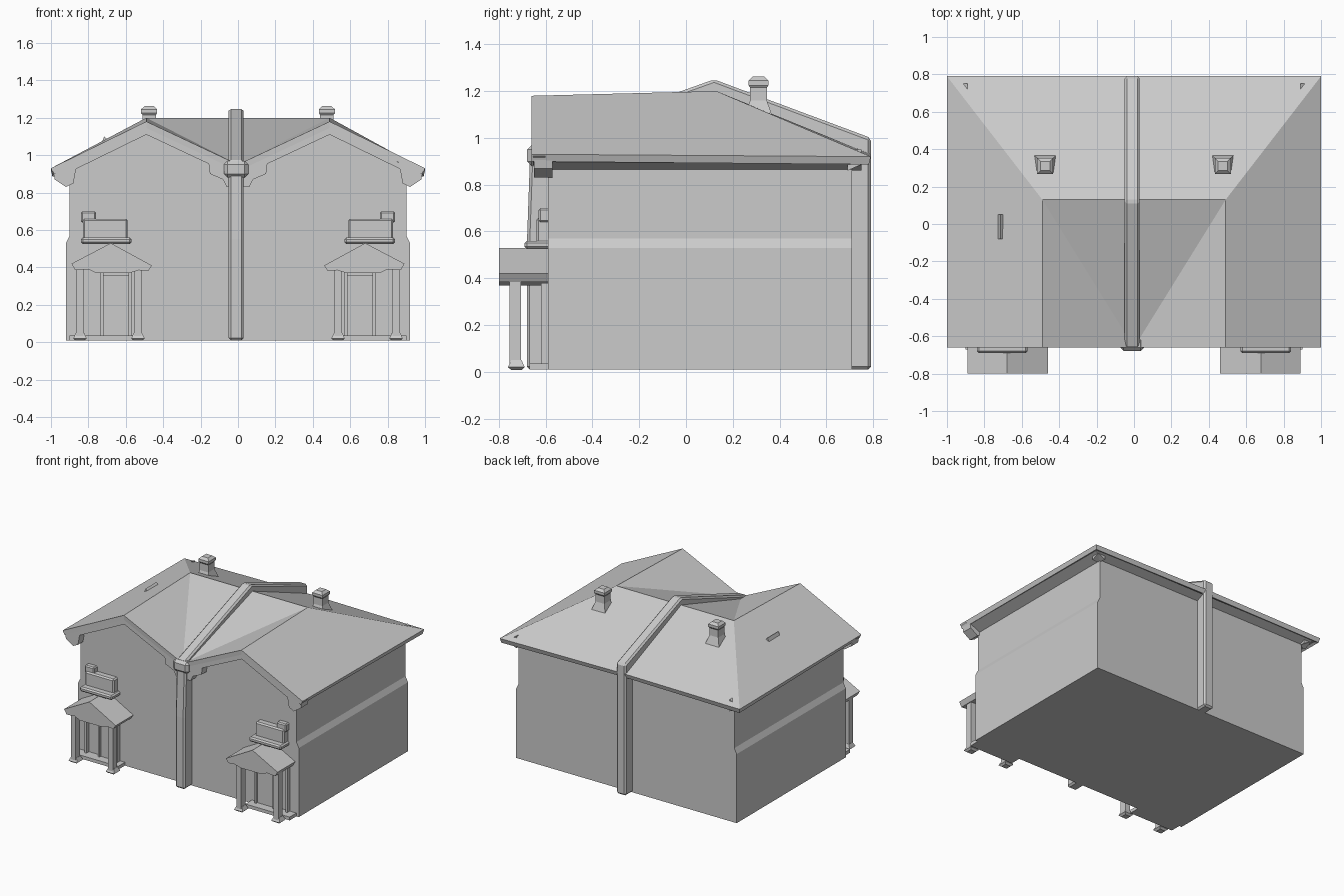
import bpy, bmesh

if "Cube" in bpy.data.objects:
    bpy.data.objects.remove(bpy.data.objects["Cube"])


def finish(name, bm, bevel=0):
    me = bpy.data.meshes.new(name)
    bm.to_mesh(me)
    bm.free()
    ob = bpy.data.objects.new(name, me)
    bpy.context.collection.objects.link(ob)
    if bevel:
        m = ob.modifiers.new("bevel", 'BEVEL')
        m.width, m.segments = bevel, 1
    return ob


def prism(name, pts, axis, a, b, bevel=0):
    """Extrude a 2D profile: axis 'x' takes (y, z) points, axis 'y' takes (x, z)."""
    bm = bmesh.new()
    rings = []
    for d in (a, b):
        rings.append([bm.verts.new((d, p, q) if axis == 'x' else (p, d, q)) for p, q in pts])
    n = len(pts)
    bm.faces.new(rings[0])
    bm.faces.new(rings[1])
    for i in range(n):
        j = (i + 1) % n
        bm.faces.new((rings[0][i], rings[0][j], rings[1][j], rings[1][i]))
    bmesh.ops.recalc_face_normals(bm, faces=bm.faces)
    return finish(name, bm, bevel)


def box(name, x0, x1, y0, y1, z0, z1, bevel=0):
    return prism(name, [(x0, z0), (x1, z0), (x1, z1), (x0, z1)], 'y', y0, y1, bevel)


def frustum(name, x, y, levels):
    """Square tapered stack; levels are (half width, z)."""
    bm = bmesh.new()
    rings = [[bm.verts.new((x + sx * h, y + sy * h, z))
              for sx, sy in ((-1, -1), (1, -1), (1, 1), (-1, 1))] for h, z in levels]
    bm.faces.new(rings[0])
    bm.faces.new(rings[-1])
    for r, t in zip(rings, rings[1:]):
        for i in range(4):
            bm.faces.new((r[i], r[(i + 1) % 4], t[(i + 1) % 4], t[i]))
    bmesh.ops.recalc_face_normals(bm, faces=bm.faces)
    return finish(name, bm)


# Main walls: slightly wider lower storey
prism("walls", [(-.92, .01), (.92, .01), (.92, .53), (.9, .57), (.9, .9),
                (-.9, .9), (-.9, .57), (-.92, .53)], 'y', -.59, .71)

# Roof: two front gables crossing a rear slope, hipped at the outer back corners
F, R, B = -.66, .13, .79
bm = bmesh.new()
for s in (1, -1):
    P = {k: bm.verts.new((s * x, y, z)) for k, (x, y, z) in {
        'gf': (.49, F, 1.18), 'gr': (.49, R, 1.2), 'ef': (1, F, .93), 'eb': (1, B, .92),
        'cf': (0, F, .95), 'cr': (0, R, 1.2), 'cb': (0, B, .93)}.items()}
    for f in (('gf', 'ef', 'eb', 'gr'), ('gr', 'eb', 'cb', 'cr'),
              ('cf', 'gf', 'gr'), ('cf', 'gr', 'cr')):
        bm.faces.new([P[k] for k in (f if s > 0 else f[::-1])])
bmesh.ops.remove_doubles(bm, verts=bm.verts, dist=1e-4)
bm.normal_update()
roof = finish("roof", bm)
sol = roof.modifiers.new("thickness", 'SOLIDIFY')
sol.thickness, sol.offset = .035, -1

# Party wall with parapet running over the roof
prism("party_wall", [(-.68, .01), (-.68, .55), (-.665, .97), (.12, 1.25), (.79, 1.0), (.79, .01)],
      'x', -.05, .03, .012)
box("party_wall_corbel", -.075, .055, -.68, -.6, .88, .97, .02)

# Rear soffit
prism("rear_soffit", [(.69, .86), (.77, .895), (.69, .93)], 'x', -.95, .95)

for s, side in ((1, "right"), (-1, "left")):
    def X(pts):
        return [(s * p, q) for p, q in pts]

    def mbox(name, x0, x1, *rest):
        return box(f"{name}_{side}", *sorted((s * x0, s * x1)), *rest)

    # Gable wall, barge board and eaves
    prism("gable_wall_" + side, X([(0, .86), (.9, .86), (.9, .94), (.49, 1.15), (0, .93)]),
          'y', -.59, -.5)
    prism("barge_board_" + side, X([(1, .92), (.49, 1.17), (0, .94), (0, .88), (.49, 1.11),
                                    (.95, .885)]), 'y', -.655, -.6)
    prism("eave_soffit_" + side, X([(.89, .86), (.98, .9), (.89, .95)]), 'y', -.62, .75)
    prism("eave_return_" + side, X([(.88, .85), (.92, .83), (.98, .87), (.99, .92), (.86, .96)]),
          'y', -.65, -.57)
    prism("valley_return_" + side, X([(.03, .83), (.06, .83), (.08, .87), (.15, .9),
                                      (.16, .98), (.03, .95)]), 'y', -.65, -.57)

    # Chimney
    frustum("chimney_" + side, s * .475, .31,
            [(.06, 1.09), (.036, 1.16), (.036, 1.215), (.043, 1.225), (.043, 1.245), (.025, 1.262)])

    # Porch: gabled canopy, posts with feet, step
    prism("porch_roof_" + side, X([(.46, .41), (.68, .53), (.89, .42), (.87, .385), (.8, .39),
                                   (.76, .37), (.58, .37), (.53, .385), (.48, .38)]), 'y', -.8, -.58)
    for x, post in ((.535, "inner"), (.845, "outer")):
        mbox(f"porch_post_{post}", x - .02, x + .02, -.755, -.705, .03, .4)
        frustum(f"porch_post_foot_{post}_{side}", s * x, -.725, [(.022, .008), (.036, .02), (.022, .05)])
    mbox("door_step", .53, .9, -.67, -.57, .01, .035)

    # Door and its frame
    mbox("door", .58, .72, -.605, -.57, .03, .36)
    for x in (.57, .72, .83):
        mbox("door_jamb", x, x + .015, -.62, -.57, .03, .38)

    # Window over the porch with a projecting sill
    mbox("upper_window", .59, .83, -.64, -.57, .54, .66, .01)
    mbox("window_lintel", .76, .84, -.63, -.57, .64, .7, .008)
    mbox("window_sill", .57, .84, -.69, -.57, .525, .56, .01)

# Small roof vent on the left slope
prism("roof_vent", [(-.74, 1.04), (-.715, 1.1), (-.69, 1.075)], 'y', -.08, .05)
